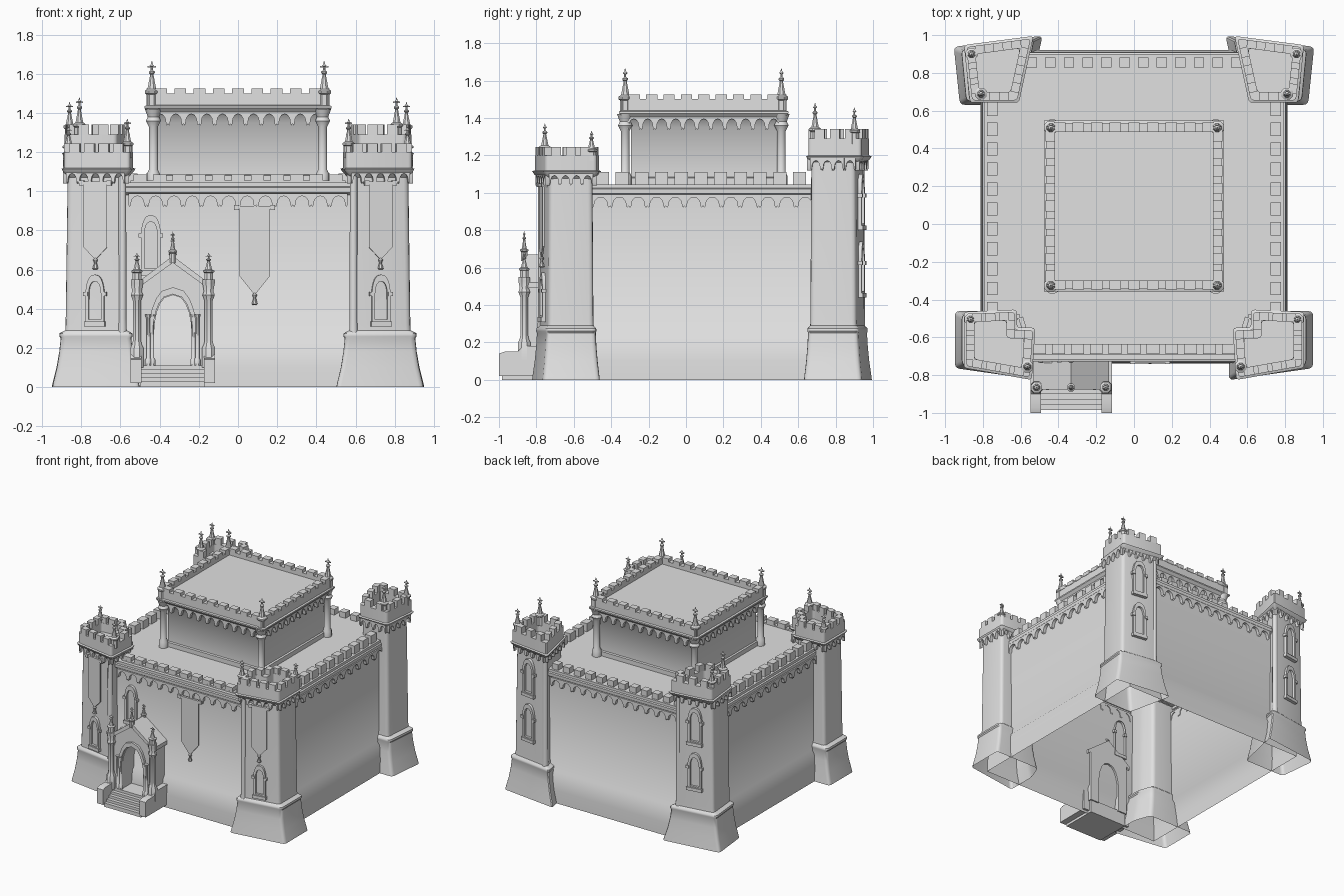
import bpy, bmesh, math
from mathutils import Matrix, Vector

if "Cube" in bpy.data.objects:
    bpy.data.objects.remove(bpy.data.objects["Cube"])

stone = bpy.data.materials.new("pale_stone")
stone.diffuse_color = (0.75, 0.75, 0.75, 1)
stone.use_nodes = True
stone.node_tree.nodes["Principled BSDF"].inputs["Base Color"].default_value = stone.diffuse_color


def finish(name, bm, mirror=False):
    bmesh.ops.recalc_face_normals(bm, faces=bm.faces)
    me = bpy.data.meshes.new(name)
    bm.to_mesh(me)
    bm.free()
    me.materials.append(stone)
    ob = bpy.data.objects.new(name, me)
    bpy.context.collection.objects.link(ob)
    if mirror:
        m = ob.modifiers.new("mirror", 'MIRROR')
        m.use_axis[0] = True
        m.use_mirror_merge = False
    bpy.ops.object.select_all(action='DESELECT')
    ob.select_set(True)
    bpy.context.view_layer.objects.active = ob
    bpy.ops.object.shade_smooth_by_angle(angle=math.radians(40))
    return ob


def loft(bm, rings, top=True, bottom=False):
    vs = [[bm.verts.new(p) for p in r] for r in rings]
    n = len(vs[0])
    for a, b in zip(vs, vs[1:]):
        for i in range(n):
            bm.faces.new((a[i], a[(i + 1) % n], b[(i + 1) % n], b[i]))
    if top:
        bm.faces.new(vs[-1])
    if bottom:
        bm.faces.new(vs[0][::-1])


def offset(poly, d, ky=1):
    out = []
    for i, p in enumerate(poly):
        p = Vector(p)
        e1 = (p - Vector(poly[i - 1])).normalized()
        e2 = (Vector(poly[(i + 1) % len(poly)]) - p).normalized()
        n1, n2 = Vector((e1.y, -e1.x)), Vector((e2.y, -e2.x))
        m = (n1 + n2) * d / (1 + n1.dot(n2))
        out.append(p + Vector((m.x, m.y * ky)))
    return out


def rounded(poly, r):
    out = []
    for i, p in enumerate(poly):
        a = p + (poly[i - 1] - p).normalized() * r
        b = p + (poly[(i + 1) % len(poly)] - p).normalized() * r
        for t in (0, 0.33, 0.67, 1):
            out.append(a * (1 - t) ** 2 + p * 2 * t * (1 - t) + b * t * t)
    return out


def poly_loft(bm, poly, levels, r=0, ky=1, top=True):
    rings = []
    for z, d in levels:
        q = offset(poly, d, ky)
        q = rounded(q, r) if r else q
        rings.append([(p.x, p.y, z) for p in q])
    loft(bm, rings, top)


def lathe(bm, x, y, profile, n=10):
    loft(bm, [[(x + r * math.cos(2 * math.pi * (i + .5) / n), y + r * math.sin(2 * math.pi * (i + .5) / n), z)
               for i in range(n)] for r, z in profile], bottom=True)


def prism(bm, pts, y0, y1, M=Matrix()):
    loft(bm, [[M @ Vector((x, y, z)) for x, z in pts] for y in (y0, y1)], bottom=True)


def box(bm, x0, x1, y0, y1, z0, z1, M=Matrix()):
    prism(bm, [(x0, z0), (x1, z0), (x1, z1), (x0, z1)], y0, y1, M)


def edge_frame(a, b):
    """Local x runs along the edge, local -y points out of the wall."""
    a, b = Vector(a), Vector(b)
    d = b - a
    return Matrix.Translation((a.x, a.y, 0)) @ Matrix.Rotation(math.atan2(d.y, d.x), 4, 'Z'), d.length


def edges(poly):
    return [(poly[i], poly[(i + 1) % len(poly)]) for i in range(len(poly))]


def frieze(bm, a, b, z0, z1, n, depth):
    M, L = edge_frame(a, b)
    w = L / n
    for i in range(n):
        x, g = i * w, w * .14
        r = w / 2 - g
        arc = [(x + w / 2 + r * math.cos(t * math.pi / 6), z0 + (z1 - z0) * (.25 + .55 * math.sin(t * math.pi / 6)))
               for t in range(7)]
        prism(bm, [(x, z1), (x, z0 + .01), (x + g / 2, z0), (x + g, z0 + .01)] + arc[::-1] +
              [(x + w - g, z0 + .01), (x + w - g / 2, z0), (x + w, z0 + .01), (x + w, z1)], -depth, .005, M)


def merlons(bm, a, b, n, w, depth, z0, z1):
    M, L = edge_frame(a, b)
    for i in range(n):
        x = (i + .5) * L / n
        box(bm, x - w / 2, x + w / 2, -depth / 2, depth / 2, z0, z1, M)


def pinnacle(bm, x, y, z0, z1, r):
    h = z1 - z0
    lathe(bm, x, y, [(a * r, z0 + h * t) for a, t in (
        (1, 0), (1, .3), (1.3, .33), (1.3, .38), (.8, .42), (.3, .72), (.55, .75), (.55, .78), (.2, .81),
        (.2, .87), (.45, .9), (.2, .93), (.05, 1))], 8)
    box(bm, x - r * .7, x + r * .7, y - r * .2, y + r * .2, z0 + h * .87, z0 + h * .9)


def gothic(w, z0, z1):
    spring = z1 - w * .95
    side = [(w / 2 * math.cos(t) ** .8, spring + (z1 - spring) * math.sin(t) ** 1.15)
            for t in (0, .3, .6, .9, 1.2)]
    return [(-w / 2, z0), (w / 2, z0)] + side + [(0, z1)] + [(-x, z) for x, z in side[::-1]]


def window(bm, M, z0, z1, w):
    outer, inner = gothic(w, z0, z1), gothic(w * .66, z0 + .025, z1 - .035)
    loft(bm, [[M @ Vector((x, y, z)) for x, z in p] for p, y in
              ((outer, .02), (outer, -.022), (inner, -.022), (inner, -.004))])
    box(bm, -w * .56, w * .56, -.03, .02, z0 - .01, z0 + .015, M)
    for s in (-1, 1):
        box(bm, s * w * .5 - .012, s * w * .5 + .012, -.028, .02, z1 - w * 1.15, z1 - w * .95, M)


def banner(bm, M, w, z0, z1):
    zs = z0 + w * .95
    prism(bm, [(-w / 2, z1), (-w / 2, zs), (0, z0 + .05), (w / 2, zs), (w / 2, z1)], -.022, -.012, M)
    box(bm, -w * .6, w * .6, -.026, -.008, z1 - .006, z1 + .01, M)
    for s in (-1, 1):
        box(bm, s * w * .6 - .012, s * w * .6 + .012, -.03, .02, z1 - .01, z1 + .016, M)
    c = M @ Vector((0, -.017, 0))
    lathe(bm, c.x, c.y, [(.006, z0 + .06), (.013, z0 + .05), (.007, z0 + .035), (.016, z0 + .005), (.01, z0)][::-1], 8)


def face_at(a, b, t):
    M, L = edge_frame(a, b)
    return M @ Matrix.Translation((L * t, 0, 0))


# Main walls with sloping plinth and roof slab, open underneath
hall = [(-.78, -.705), (.78, -.705), (.78, .887), (-.78, .887)]
bm = bmesh.new()
poly_loft(bm, hall, [(0, .033), (.10, .03), (.21, .018), (.235, 0), (.98, 0), (.995, .02), (1.02, .022),
                     (1.025, .012), (1.045, .012)])
finish("hall_walls", bm)

bm = bmesh.new()
for a, b in edges(hall):
    a, b = Vector(a), Vector(b)
    cut = (b - a).normalized()
    front, back = (.22, .24) if abs(cut.x) > .5 else (.2, .24)
    frieze(bm, a + cut * front, b - cut * front, .92, .99, 12, .024)
finish("hall_frieze", bm)

bm = bmesh.new()
box(bm, -.55, .55, -.69, -.635, 1.03, 1.055)
merlons(bm, (-.55, -.662), (.55, -.662), 11, .068, .055, 1.04, 1.085)
merlons(bm, (.59, .855), (-.59, .855), 12, .055, .055, 1.04, 1.09)
for s in (-1, 1):
    merlons(bm, (s * .75, -.5), (s * .75, .66), 11, .07, .055, 1.04, 1.11)
finish("hall_merlons", bm)

# Upper keep with flared cornice and sunken roof
keep = [(-.415, -.295), (.415, -.295), (.415, .485), (-.415, .485)]
bm = bmesh.new()
poly_loft(bm, keep, [(1.04, .012), (1.08, .012), (1.085, 0), (1.35, 0), (1.40, .04), (1.425, .062), (1.435, .062),
                     (1.44, .05), (1.5, .05), (1.5, .005), (1.47, .005)])
for a, b in edges(offset(keep, .022)):
    frieze(bm, a, b, 1.335, 1.41, 11, .022)
for a, b in edges(offset(keep, .028)):
    merlons(bm, a, b, 9, .06, .05, 1.495, 1.525)
finish("keep", bm)

bm = bmesh.new()
for y in (-.325, .51):
    lathe(bm, .432, y, [(.034, 1.04), (.034, 1.09), (.024, 1.11), (.024, 1.33), (.04, 1.36), (.03, 1.38), (.045, 1.42)], 12)
    pinnacle(bm, .44, y, 1.42, 1.665, .03)
finish("keep_corner_columns", bm, True)

# Corner towers, one of each pair mirrored: body, crown outline, heights, spires, corner post
towers = {
    "front": ([(.87, -.50), (.61, -.50), (.58, -.60), (.58, -.78), (.87, -.73)],
              [(.875, -.49), (.645, -.48), (.645, -.575), (.55, -.575), (.565, -.795), (.875, -.74)],
              1.10, 1.20, 1.245, [(.865, -.505, 1.33), (.565, -.755, 1.37)], (.59, -.77)),
    "back": ([(.85, .67), (.87, .905), (.58, .95), (.63, .67)],
             [(.845, .668), (.872, .925), (.565, .965), (.63, .668)],
             1.18, 1.29, 1.34, [(.81, .69, 1.48), (.86, .9, 1.455)], (.59, .935)),
}
for name, (poly, crown, zc, zp, zm, spires, post) in towers.items():
    bm = bmesh.new()
    poly_loft(bm, poly, [(0, .078), (.02, .074), (.10, .055), (.18, .042), (.25, .035), (.26, .042), (.275, .04),
                         (.29, .012), (.32, .01), (zc - .04, 0), (zc + .01, 0)], .025, .5, False)
    lathe(bm, *post, [(.024, .27), (.021, .35), (.02, zc)], 10)
    finish(name + "_towers", bm, True)

    # crown: moulding, parapet and sunken roof
    bm = bmesh.new()
    poly_loft(bm, crown, [(zc - .03, -.01), (zc, .018), (zc + .015, .026), (zc + .02, .014), (zp, .014), (zp, -.03),
                          (zc + .03, -.03)], .02)
    for a, b in edges(offset(crown, -.008)):
        a, b = Vector(a), Vector(b)
        merlons(bm, a, b, max(1, round((b - a).length / .085)), .052, .044, zp - .005, zm)
    for x, y, z in spires:
        pinnacle(bm, x, y, zp - .03, z, .026)
    finish(name + "_tower_crown", bm, True)

    bm = bmesh.new()
    for a, b in edges(offset(poly, .004)):
        frieze(bm, a, b, zc - .06, zc + .005, max(2, round((b - a).length / .06)), .02)
    finish(name + "_tower_frieze", bm, True)

front, back = towers["front"][0], towers["back"][0]
bm = bmesh.new()
window(bm, face_at(front[3], front[4], .51), .32, .575, .095)
for z in (.45, .81):
    window(bm, face_at(back[1], back[2], .47), z, z + .29, .11)
finish("tower_windows", bm, True)

bm = bmesh.new()
banner(bm, face_at(front[3], front[4], .5), .12, .60, 1.04)
finish("tower_banners", bm, True)

bm = bmesh.new()
banner(bm, Matrix.Translation((.085, -.71, 0)), .155, .42, .915)
finish("hall_banner", bm)

bm = bmesh.new()
window(bm, Matrix.Translation((-.445, -.705, 0)), .58, .88, .10)
finish("hall_window", bm)

# Entrance porch: gabled front with pointed archway
C = Matrix.Translation((-.333, 0, 0))
bm = bmesh.new()
arch = gothic(.19, .10, .47)
opening = arch[1:] + arch[:1]
prism(bm, [(.175, .10), (.175, .51), (0, .645), (-.175, .51), (-.175, .10)] + opening[::-1], -.85, -.69, C)
finish("porch_body", bm)

bm = bmesh.new()
for s in (-1, 1):
    prism(bm, [(0, .67), (s * .2, .52), (s * .2, .49), (0, .635)], -.875, -.69, C)
big, small = gothic(.25, .12, .51)[2:], gothic(.205, .12, .475)[2:]
prism(bm, big + small[::-1], -.868, -.84, C)
finish("porch_roof_and_hood", bm)

bm = bmesh.new()
for s in (-1, 1):
    x = -.333 + s * .183
    lathe(bm, x, -.865, [(.036, .10), (.036, .2), (.026, .22), (.022, .24), (.022, .44), (.034, .47), (.026, .49), (.034, .53), (.034, .55)], 8)
    pinnacle(bm, x, -.865, .54, .685, .024)
    for dx, y in ((.105, -.855), (.125, -.862)):
        lathe(bm, -.333 + s * dx, y, [(.017, .11), (.017, .14), (.011, .15), (.011, .35), (.018, .37)], 8)
pinnacle(bm, -.333, -.865, .635, .795, .018)
pinnacle(bm, -.333, -.715, .635, .76, .016)
finish("porch_columns", bm)

# Steps and sloping side blocks
bm = bmesh.new()
for i in range(5):
    box(bm, -.165, .165, -.985 + i * .028, -.70, .02 + i * .019 - .02, .03 + i * .02, C)
finish("porch_steps", bm)

bm = bmesh.new()
for s in (-1, 1):
    M = C @ Matrix.Translation((s * .188, 0, 0)) @ Matrix.Rotation(math.pi / 2, 4, 'Z')
    prism(bm, [(-1.0, .02), (-1.0, .14), (-.97, .15), (-.9, .15), (-.87, .18), (-.72, .18), (-.72, .02)], -.028, .028, M)
finish("step_side_blocks", bm)
